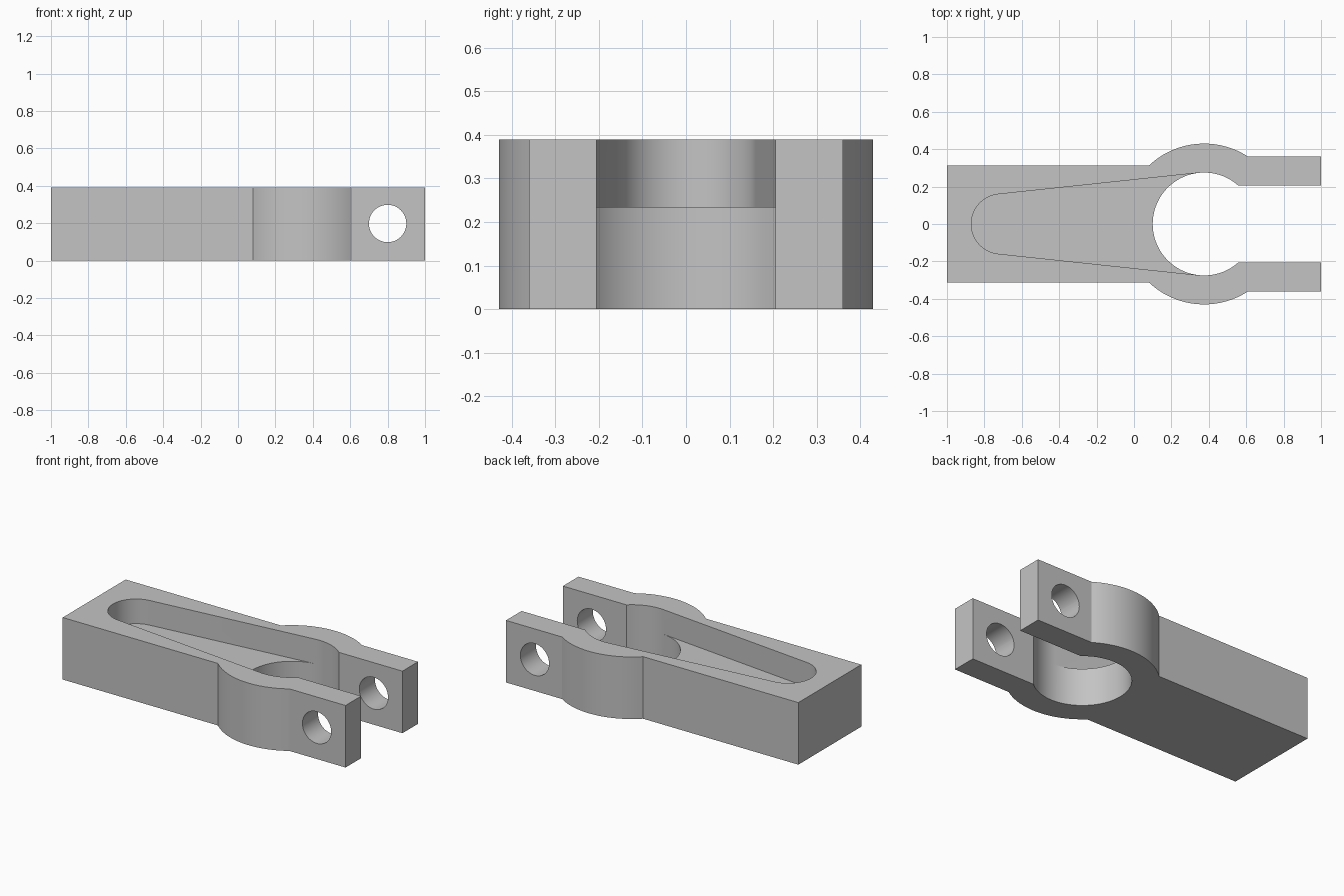
import bpy, bmesh, math

if "Cube" in bpy.data.objects:
    bpy.data.objects.remove(bpy.data.objects["Cube"])

H, FLOOR = 0.39, 0.235          # total height, pocket floor height
CX, R_OUT, R_IN = 0.375, 0.43, 0.275   # ring centre and radii
BODY_Y, ARM_OUT, ARM_IN = 0.3125, 0.36, 0.205
PX, PR = -0.71, 0.16            # rounded narrow end of the pocket


def arc(cx, r, a0, a1, n):
    return [(cx + r * math.cos(a0 + (a1 - a0) * i / n),
             r * math.sin(a0 + (a1 - a0) * i / n)) for i in range(n + 1)]


# Angles where the straight edges meet the ring, and the pocket's tangent angle
a_arm = math.asin(ARM_OUT / R_OUT)
a_body = math.pi - math.asin(BODY_Y / R_OUT)
a_slot = math.asin(ARM_IN / R_IN)
a_tan = math.pi / 2 + math.asin((R_IN - PR) / (CX - PX))

# Outer outline runs counter-clockwise from the upper to the lower arm tip
outer = ([(1, ARM_IN), (1, ARM_OUT)] + arc(CX, R_OUT, a_arm, a_body, 24)
         + [(-1, BODY_Y), (-1, -BODY_Y)]
         + arc(CX, R_OUT, -a_body, -a_arm, 24) + [(1, -ARM_OUT), (1, -ARM_IN)])
low_bore = arc(CX, R_IN, -a_slot, -a_tan, 12)
up_bore = arc(CX, R_IN, a_tan, a_slot, 12)
back_bore = arc(CX, R_IN, 2 * math.pi - a_tan, a_tan, 40)
pocket = [low_bore[-1]] + arc(PX, PR, 2 * math.pi - a_tan, a_tan, 32) + [up_bore[0]]

bm = bmesh.new()


def face(points, z):
    bm.faces.new([bm.verts.new((x, y, z)) for x, y in points])


def wall(path, z0, z1):
    for (x0, y0), (x1, y1) in zip(path, path[1:]):
        bm.faces.new([bm.verts.new(p) for p in
                      ((x0, y0, z0), (x1, y1, z0), (x1, y1, z1), (x0, y0, z1))])


# Top, bottom and pocket floor
face(outer + low_bore + pocket[1:-1] + up_bore, H)
face(outer + low_bore + back_bore[1:-1] + up_bore, 0)
face(pocket + back_bore[-2:0:-1], FLOOR)
# Side walls, split at the pocket floor
shared = up_bore + outer + low_bore
for z0, z1 in ((0, FLOOR), (FLOOR, H)):
    wall(shared, z0, z1)
wall(pocket, FLOOR, H)
wall(back_bore, 0, FLOOR)
bmesh.ops.remove_doubles(bm, verts=bm.verts, dist=1e-5)
bmesh.ops.recalc_face_normals(bm, faces=bm.faces)
mesh = bpy.data.meshes.new("clevis_bracket")
bm.to_mesh(mesh)
bm.free()
bracket = bpy.data.objects.new("clevis_bracket", mesh)
bpy.context.collection.objects.link(bracket)

grey = bpy.data.materials.new("grey_metal")
grey.diffuse_color = (0.55, 0.55, 0.55, 1)
grey.use_nodes = True
grey.node_tree.nodes["Principled BSDF"].inputs["Base Color"].default_value = grey.diffuse_color
mesh.materials.append(grey)

# Pin hole through both arms
bpy.ops.mesh.primitive_cylinder_add(vertices=48, radius=0.1, depth=2,
                                    location=(0.8, 0, 0.198),
                                    rotation=(math.pi / 2, 0, 0))
pin = bpy.context.object
pin.name = "pin_hole_cutter"
pin.data.materials.append(grey)
cut = bracket.modifiers.new("pin_hole", 'BOOLEAN')
cut.operation, cut.solver, cut.object = 'DIFFERENCE', 'EXACT', pin

bpy.ops.object.select_all(action='DESELECT')
bracket.select_set(True)
bpy.context.view_layer.objects.active = bracket
bpy.ops.object.modifier_apply(modifier=cut.name)
bpy.data.objects.remove(pin)
bpy.ops.object.shade_smooth_by_angle(angle=math.radians(30))
